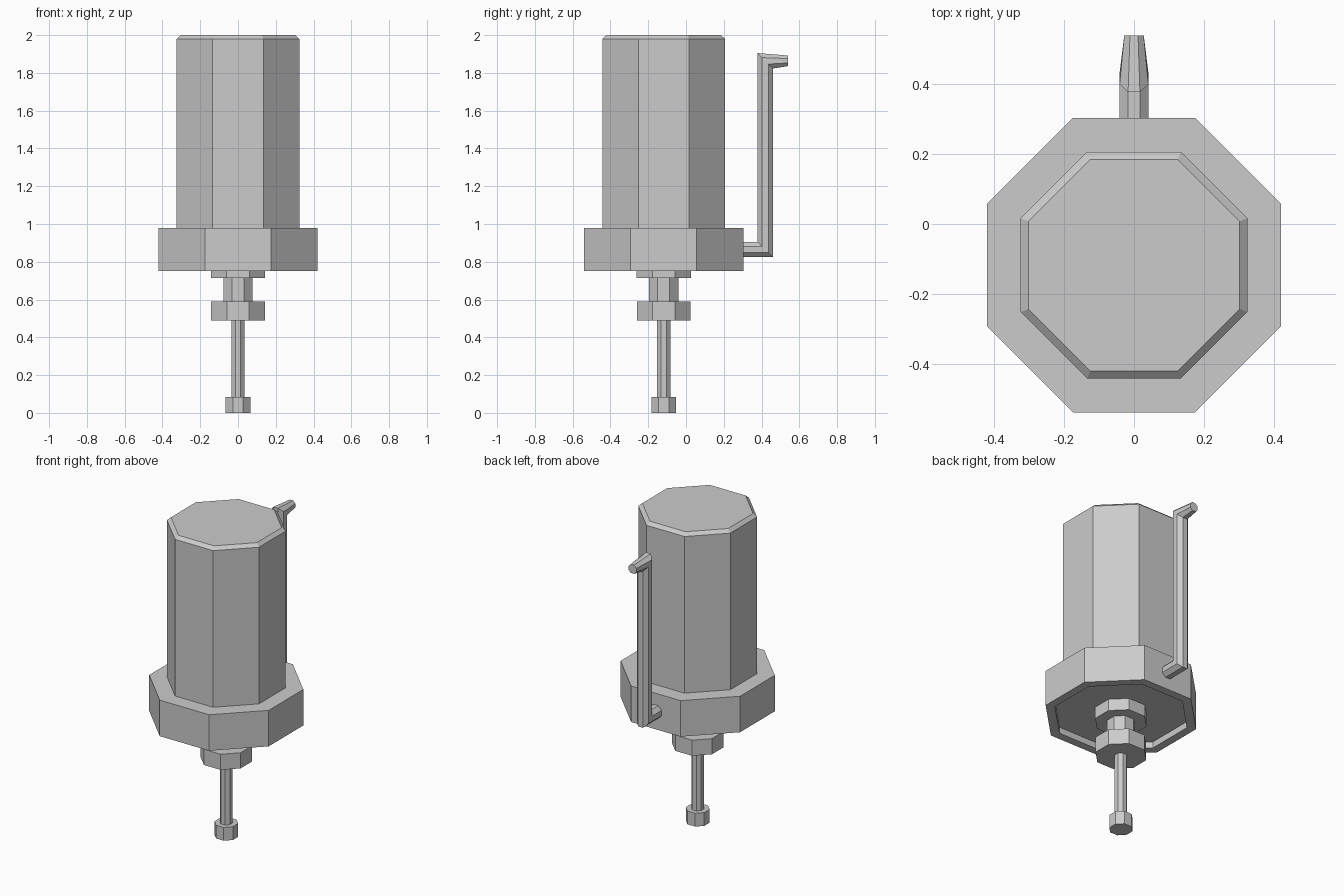
import bpy, math

if "Cube" in bpy.data.objects:
    bpy.data.objects.remove(bpy.data.objects["Cube"])

SIDES = 8
AXIS_Y = -0.118


def make_mesh(name, rings):
    """Skin a list of equal-sized vertex rings and cap both ends."""
    verts = [p for ring in rings for p in ring]
    n = SIDES
    faces = []
    for r in range(len(rings) - 1):
        for i in range(n):
            j = (i + 1) % n
            faces.append((r * n + i, r * n + j, (r + 1) * n + j, (r + 1) * n + i))
    last = (len(rings) - 1) * n
    faces.append(tuple(reversed(range(n))))
    faces.append(tuple(range(last, last + n)))
    mesh = bpy.data.meshes.new(name)
    mesh.from_pydata(verts, [], faces)
    mesh.update()
    obj = bpy.data.objects.new(name, mesh)
    bpy.context.collection.objects.link(obj)
    return obj


def octagon(apothem):
    """Octagon corners with flat sides facing the axes."""
    r = apothem / math.cos(math.pi / SIDES)
    angles = [(i + 0.5) * 2 * math.pi / SIDES for i in range(SIDES)]
    return [(r * math.cos(a), r * math.sin(a)) for a in angles]


def lathe(name, profile):
    """Octagonal turned part from (apothem, z) points, bottom to top."""
    return make_mesh(name, [[(x, AXIS_Y + y, z) for x, y in octagon(a)]
                            for a, z in profile])


# Main cylinder with chamfered top
lathe("body", [(0.325, 0.97), (0.325, 1.98), (0.303, 2.0)])
# Wide flange, recessed underneath
lathe("flange", [(0.37, 0.79), (0.37, 0.75), (0.422, 0.75), (0.422, 0.98)])
# Collar, neck and nut below the flange
lathe("collar", [(0.144, 0.715), (0.144, 0.79)])
lathe("neck", [(0.077, 0.59), (0.077, 0.715)])
lathe("nut", [(0.142, 0.49), (0.142, 0.59)])
# Rod and its tip
lathe("rod", [(0.035, 0.085), (0.035, 0.49)])
lathe("rod_tip", [(0.065, 0.0), (0.065, 0.085)])

# Bent pipe behind the body: (y, z), mitre direction (y, z), apothem
path = [((0.28, 0.865), (0, 1), 0.041),
        ((0.419, 0.865), (-1, 1), 0.041),
        ((0.419, 1.864), (-1, 1), 0.041),
        ((0.54, 1.864), (0, 1), 0.028)]
make_mesh("pipe", [[(-u, y + v * dy, z + v * dz) for u, v in octagon(a)]
                   for (y, z), (dy, dz), a in path])
